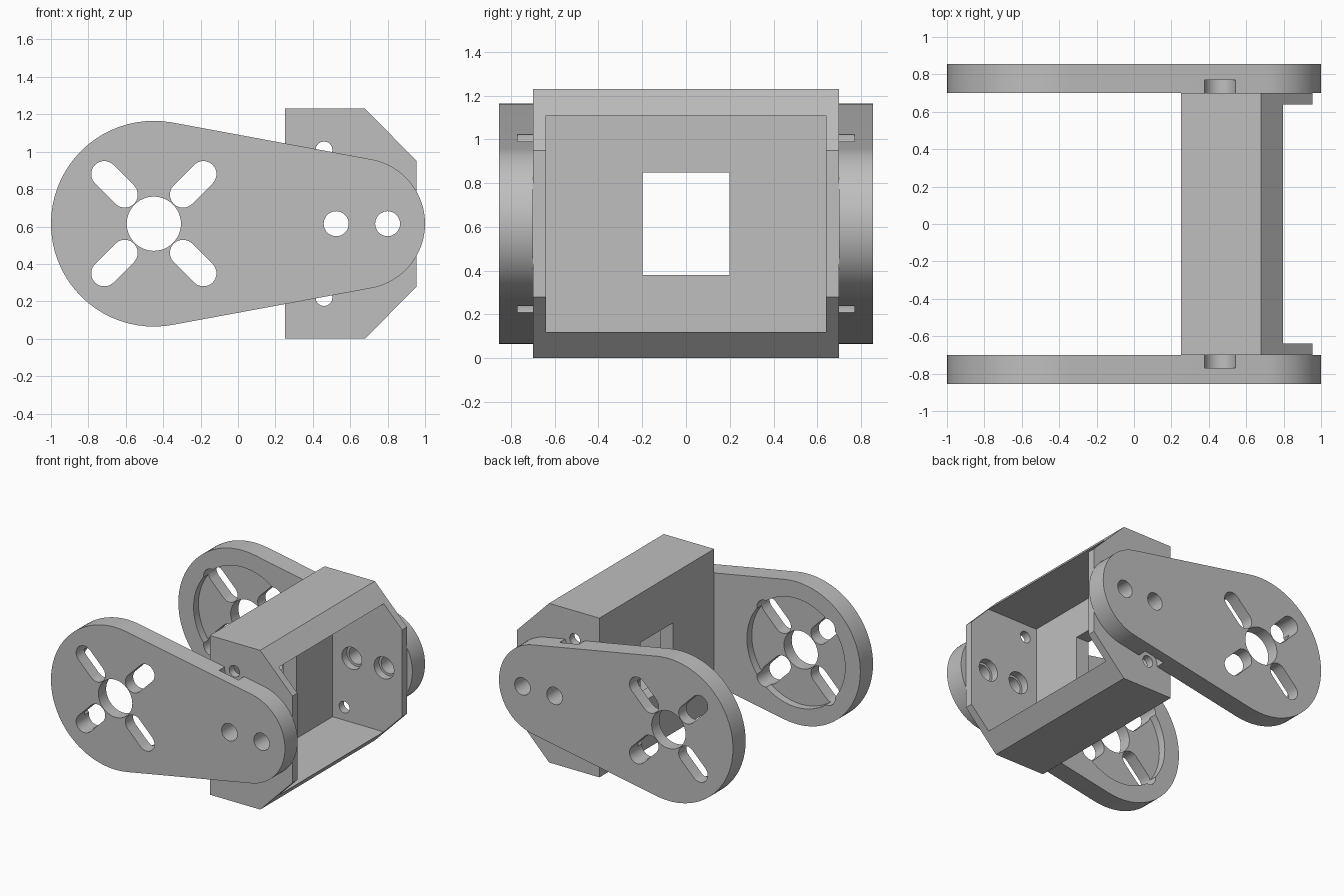
import bpy, bmesh, math

cube = bpy.data.objects.get("Cube")
if cube:
    bpy.data.objects.remove(cube, do_unlink=True)

GREY = (0.52, 0.52, 0.52, 1)
grey = bpy.data.materials.new("plain grey")
grey.use_nodes = True
grey.diffuse_color = GREY
grey.node_tree.nodes["Principled BSDF"].inputs["Base Color"].default_value = GREY

MID = 0.615          # height of the long axis
HUB, TIP = -0.45, 0.65
INNER, OUTER = 0.70, 0.855


def arc(cx, cz, r, start, end, n):
    return [(cx + r * math.cos(start + (end - start) * i / n),
             cz + r * math.sin(start + (end - start) * i / n)) for i in range(n + 1)]


def circle(cx, cz, r, n):
    return arc(cx, cz, r, 0, math.tau, n)[:-1]


def capsule(x0, z0, r0, x1, z1, r1, n):
    """Outline of two circles joined by their tangents."""
    d = math.atan2(z1 - z0, x1 - x0)
    t = math.acos((r0 - r1) / math.hypot(x1 - x0, z1 - z0))
    return arc(x1, z1, r1, d - t, d + t, n) + arc(x0, z0, r0, d + t, d + math.tau - t, n)


def prism(name, outline, y0, y1):
    """Extrude an x-z outline along y."""
    bm = bmesh.new()
    face = bm.faces.new([bm.verts.new((x, y0, z)) for x, z in outline])
    ext = bmesh.ops.extrude_face_region(bm, geom=[face])["geom"]
    bmesh.ops.translate(bm, vec=(0, y1 - y0, 0),
                        verts=[v for v in ext if isinstance(v, bmesh.types.BMVert)])
    bmesh.ops.recalc_face_normals(bm, faces=bm.faces)
    mesh = bpy.data.meshes.new(name)
    bm.to_mesh(mesh)
    bm.free()
    mesh.materials.append(grey)
    obj = bpy.data.objects.new(name, mesh)
    bpy.context.collection.objects.link(obj)
    return obj


def rect(x0, x1, z0, z1):
    return [(x0, z0), (x1, z0), (x1, z1), (x0, z1)]


def carve(obj, cuts):
    """Subtract each (outline, y0, y1) prism, then bake the result."""
    cutters = []
    for outline, y0, y1 in cuts:
        cutter = prism("cutter", outline, y0, y1)
        cutter.hide_render = True
        cutters.append(cutter)
        mod = obj.modifiers.new("cut", "BOOLEAN")
        mod.operation, mod.solver, mod.object = "DIFFERENCE", "EXACT", cutter
    bpy.context.view_layer.update()
    graph = bpy.context.evaluated_depsgraph_get()
    mesh = bpy.data.meshes.new_from_object(obj.evaluated_get(graph))
    obj.modifiers.clear()
    obj.data = mesh
    for cutter in cutters:
        bpy.data.objects.remove(cutter, do_unlink=True)
    bpy.ops.object.select_all(action="DESELECT")
    obj.select_set(True)
    bpy.context.view_layer.objects.active = obj
    bpy.ops.object.shade_smooth_by_angle(angle=math.radians(30))


BOLTS = (0.525, 0.80)
SCREWS = (MID - 0.395, MID + 0.395)

# Side arms: tapered plates with a hub recess, slots, bolt holes and screw notches
for side, name in ((-1, "front_arm"), (1, "back_arm")):
    arm = prism(name, capsule(HUB, MID, 0.55, TIP, MID, 0.35, 40), side * INNER, side * OUTER)
    through = (side * 0.6, side * 0.95)
    cuts = [(circle(HUB, MID, 0.42, 64), side * 0.6, side * 0.76),
            (circle(HUB, MID, 0.145, 48), *through)]
    for k in range(4):
        a = math.radians(45 + 90 * k)
        c, s = math.cos(a), math.sin(a)
        cuts.append((capsule(HUB + 0.22 * c, MID + 0.22 * s, 0.07,
                             HUB + 0.375 * c, MID + 0.375 * s, 0.07, 10), *through))
    cuts += [(circle(x, MID, 0.067, 20), *through) for x in BOLTS]
    cuts += [(circle(0.46, z, 0.085, 24), side * 0.6, side * 0.77) for z in SCREWS]
    carve(arm, cuts)

# Bracket: chamfered box, open at the right, with a window in its rear wall
outline = [(0.25, 0), (0.68, 0), (0.955, 0.28), (0.955, 0.95), (0.68, 1.23), (0.25, 1.23)]
bracket = prism("bracket", outline, -INNER, INNER)
cuts = [(rect(0.36, 1.2, 0.12, 1.11), -0.64, 0.64),
        (rect(0.1, 0.5, 0.38, 0.85), -0.198, 0.198)]
cuts += [(circle(x, MID, 0.085, 24), -0.9, 0.9) for x in BOLTS]
cuts += [(circle(0.46, z, 0.045, 16), -0.9, 0.9) for z in SCREWS]
carve(bracket, cuts)
